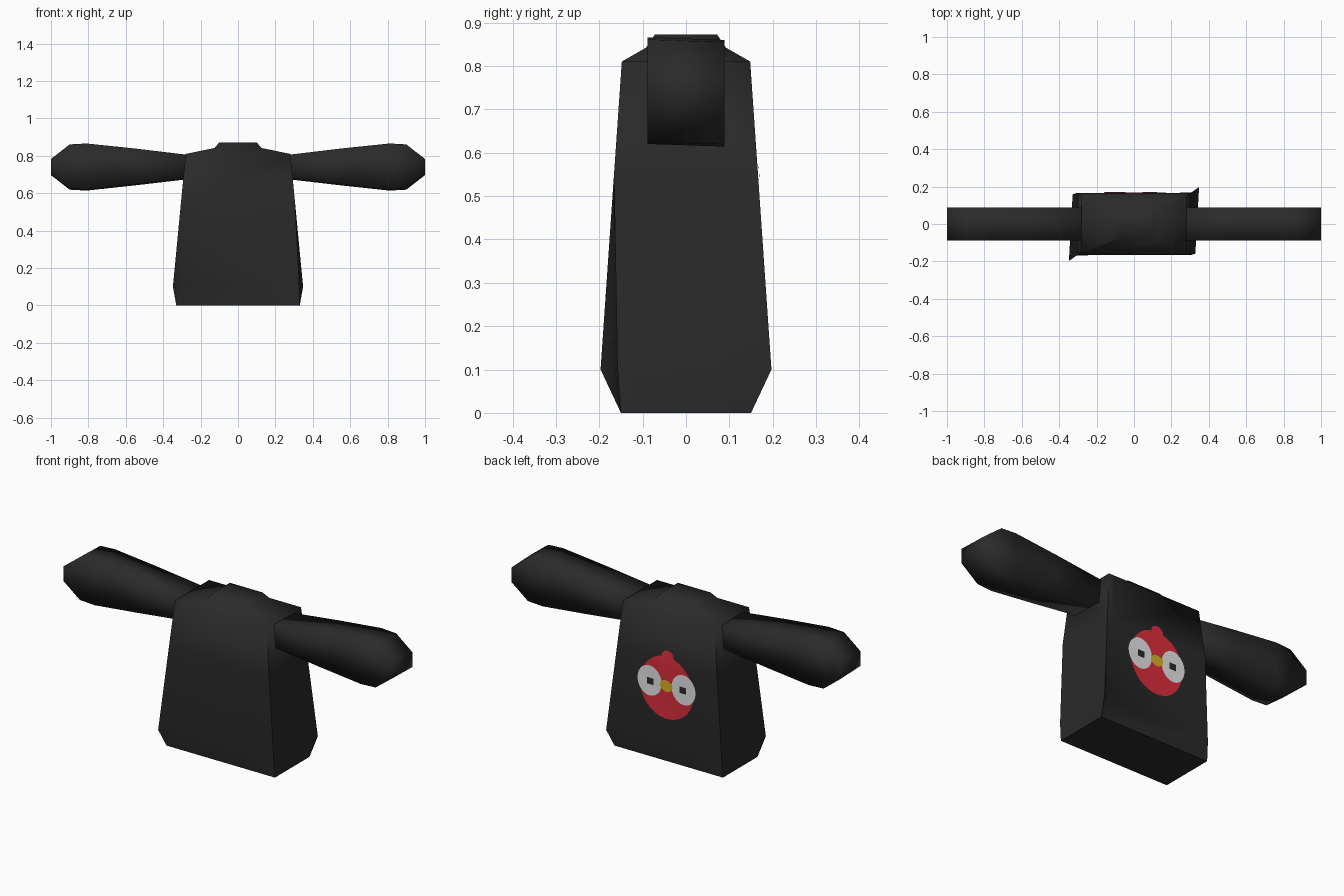
import bpy, bmesh, math
from mathutils import Vector
from mathutils.bvhtree import BVHTree

if "Cube" in bpy.data.objects:
    bpy.data.objects.remove(bpy.data.objects["Cube"])


def material(name, rgb):
    m = bpy.data.materials.new(name)
    m.diffuse_color = (*rgb, 1)
    m.use_nodes = True
    m.node_tree.nodes["Principled BSDF"].inputs["Base Color"].default_value = m.diffuse_color
    return m


BLACK = material("charcoal cloth", (0.023, 0.023, 0.023))
RED = material("red", (0.72, 0.027, 0.046))
WHITE = material("white", (0.92, 0.92, 0.92))
YELLOW = material("yellow", (0.70, 0.44, 0.02))
DARK = material("dark pupil", (0.023, 0.023, 0.023))


def finish(bm, name, mat, angle=40):
    me = bpy.data.meshes.new(name)
    bm.to_mesh(me)
    bm.free()
    ob = bpy.data.objects.new(name, me)
    bpy.context.collection.objects.link(ob)
    me.materials.append(mat)
    bpy.ops.object.select_all(action='DESELECT')
    ob.select_set(True)
    bpy.context.view_layer.objects.active = ob
    bpy.ops.object.shade_smooth_by_angle(angle=math.radians(angle))
    return ob


def loft(rings):
    """Skin a stack of matching rings and cap both ends."""
    bm = bmesh.new()
    vs = [[bm.verts.new(p) for p in r] for r in rings]
    n = len(rings[0])
    for a, b in zip(vs, vs[1:]):
        for i in range(n):
            j = (i + 1) % n
            bm.faces.new((a[i], a[j], b[j], b[i]))
    bm.faces.new(vs[0][::-1])
    bm.faces.new(vs[-1])
    bmesh.ops.triangulate(bm, faces=bm.faces[:])
    bmesh.ops.recalc_face_normals(bm, faces=bm.faces[:])
    return bm


def turned(half):
    """Complete a ring by turning its front half about the z axis."""
    return half + [(-x, -y, z) for x, y, z in half]


def rect(hx, hy, z):
    return turned([(-hx, -hy, z), (-hx * 0.88, -hy, z), (hx, -hy, z)])


# Robe body: flared hem with two opposite corners pulled out, shoulders, collar
hem = turned([(-0.348, -0.197, 0.1), (-0.305, -0.168, 0.1), (0.328, -0.158, 0.1)])
body = loft([rect(0.33, 0.15, 0), hem, rect(0.305, 0.166, 0.55),
             rect(0.28, 0.148, 0.81), rect(0.125, 0.092, 0.842),
             rect(0.10, 0.072, 0.872)])
cloth = BVHTree.FromBMesh(body)
finish(body, "robe_body", BLACK, 75)

# Sleeves: widening box with a blunt tapered end (x, bottom z, top z)
SLEEVE = [(0.25, 0.68, 0.80), (0.55, 0.645, 0.836), (0.81, 0.617, 0.863),
          (0.90, 0.622, 0.858), (1.0, 0.70, 0.78)]
for side, label in ((1, "right"), (-1, "left")):
    rings = []
    for x, lo, hi in SLEEVE:
        w = 0.089
        rings.append([(side * x, -w, lo + 0.003), (side * x, w, lo - 0.003),
                      (side * x, w, hi - 0.003), (side * x, -w, hi + 0.003)])
    finish(loft(rings), label + "_sleeve", BLACK, 95)


def patch(name, mat, cx, cz, rx, rz, lift, sides=32, steps=6):
    """Thin flat patch draped over the back of the robe."""
    bm = bmesh.new()

    def drape(x, z):
        hit = cloth.ray_cast(Vector((x, 1, z)), Vector((0, -1, 0)))[0]
        return bm.verts.new((x, hit.y + lift, z))

    centre = drape(cx, cz)
    prev = None
    for s in range(1, steps + 1):
        k = s / steps
        ring = []
        for i in range(sides):
            a = 2 * math.pi * (i + 0.5) / sides
            ring.append(drape(cx + rx * k * math.cos(a), cz + rz * k * math.sin(a)))
        for i in range(sides):
            j = (i + 1) % sides
            if prev:
                bm.faces.new((prev[i], prev[j], ring[j], ring[i]))
            else:
                bm.faces.new((centre, ring[j], ring[i]))
        prev = ring
    bmesh.ops.recalc_face_normals(bm, faces=bm.faces[:])
    if sum(f.normal.y for f in bm.faces) < 0:
        bmesh.ops.reverse_faces(bm, faces=bm.faces[:])
    finish(bm, name, mat)


# Bird face patch on the back
patch("bird_head", RED, 0, 0.412, 0.162, 0.172, 0.003)
patch("bird_tuft", RED, -0.005, 0.583, 0.037, 0.034, 0.0035, 16, 3)
for side, label in ((1, "right"), (-1, "left")):
    patch(label + "_eye", WHITE, side * 0.103, 0.427, 0.073, 0.083, 0.005)
    patch(label + "_pupil", DARK, side * 0.099, 0.425, 0.028, 0.025, 0.007, 4, 3)
patch("beak", YELLOW, 0, 0.424, 0.038, 0.032, 0.008, 16, 3)
